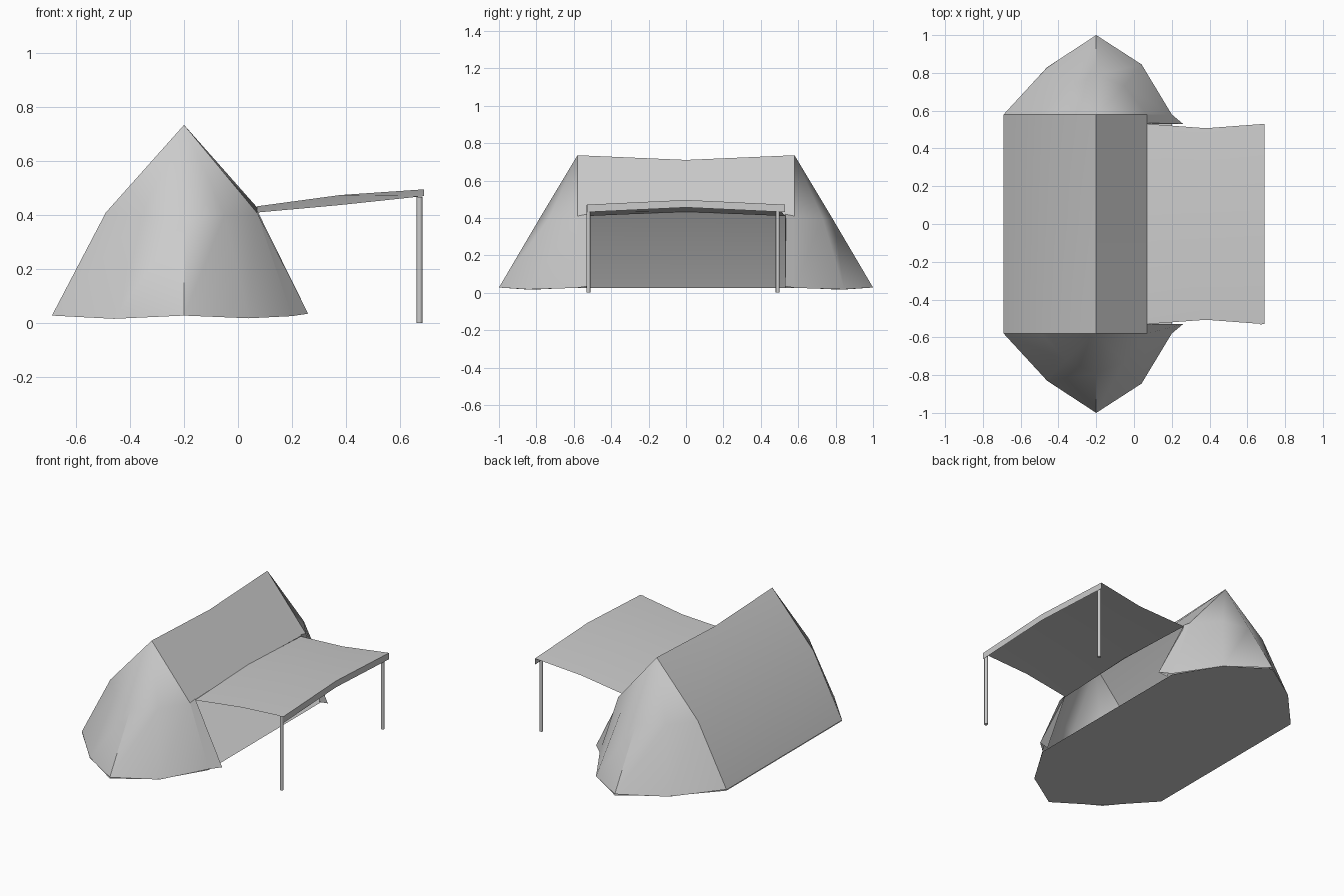
import bpy, math

if "Cube" in bpy.data.objects:
    bpy.data.objects.remove(bpy.data.objects["Cube"])

RX, RY, RZ = -0.2, 0.58, 0.735


def make(name, verts, faces, angle=None):
    me = bpy.data.meshes.new(name)
    me.from_pydata(verts, [], faces)
    me.update()
    ob = bpy.data.objects.new(name, me)
    bpy.context.collection.objects.link(ob)
    if angle:
        bpy.ops.object.select_all(action='DESELECT')
        ob.select_set(True)
        bpy.context.view_layer.objects.active = ob
        bpy.ops.object.shade_smooth_by_angle(angle=math.radians(angle))
    return ob


def grid(name, rows, angle=30, flip=False):
    n = len(rows[0])
    verts = [p for r in rows for p in r]
    faces = []
    for i in range(len(rows) - 1):
        for j in range(n - 1):
            f = [i*n + j, i*n + j + 1, (i+1)*n + j + 1, (i+1)*n + j]
            faces.append(f[::-1] if flip else f)
    return make(name, verts, faces, angle)


# Long roof: sagging ridge, back wall to the ground, open above the doorway
grid("main_canvas", [
    [(-0.69, y, 0.025), (-0.49, y, 0.41), (RX, y, rz), (0.07, y, ez)]
    for y, rz, ez in ((-RY, RZ, 0.41), (0, 0.71, 0.43), (RY, RZ, 0.41))], 20, True)

# Rounded tent ends: ribs as (mid point, ground point)
ribs = [((-0.49, 0.58, 0.41), (-0.69, 0.58, 0.028)),
        ((-0.36, 0.72, 0.40), (-0.46, 0.83, 0.016)),
        ((-0.20, 0.79, 0.385), (-0.20, 1.0, 0.028)),
        ((-0.05, 0.73, 0.40), (0.04, 0.845, 0.018)),
        ((0.07, 0.58, 0.41), (0.20, 0.58, 0.026))]
for s, tag in ((-1, "front"), (1, "rear")):
    mir = lambda p: (p[0], p[1] * s, p[2])
    verts = [(RX, RY * s, RZ)] + [mir(p) for r in ribs for p in r]
    faces = []
    for i in range(4):
        a = 1 + 2 * i
        faces += [(0, a + 2, a), (a, a + 2, a + 3, a + 1)]
    if s < 0:
        faces = [f[::-1] for f in faces]
    make(tag + "_tent_end", verts, faces, 35)

    # Door flap folded outward beside the opening
    top, low = ribs[4]
    rows = [[mir(top), mir(low)],
            [mir((0.07, 0.53, 0.42)), mir((0.26, 0.53, 0.035))],
            [mir((0.07, 0.535, 0.41)), mir((0.20, 0.535, 0.026))]]
    grid(tag + "_door_flap", rows, 30, s > 0)

# Groundsheet
outline = [(r[1][0], r[1][1]) for r in ribs]
outline += [(x, -y) for x, y in outline[::-1]]
make("groundsheet", [(x, y, 0.02) for x, y in outline], [list(range(len(outline)))])

# Awning with a raised centre line, and its hanging valance
section = [(0.07, 0.53, 0.41, 0.433), (0.38, 0.507, 0.438, 0.475), (0.69, 0.53, 0.471, 0.496)]
grid("awning", [[(x, -y, ze), (x, 0, zc), (x, y, ze)] for x, y, ze, zc in section], 30, True)
grid("awning_valance", [[(0.69, -0.53, 0.471 - d), (0.69, 0, 0.496 - d), (0.69, 0.53, 0.471 - d)]
                        for d in (0, 0.04)], 30, True)

# Awning posts
for y, tag in ((-0.522, "front"), (0.49, "rear")):
    bpy.ops.mesh.primitive_cylinder_add(vertices=8, radius=0.011, depth=0.468,
                                        location=(0.673, y, 0.234))
    bpy.context.object.name = tag + "_awning_post"
    bpy.ops.object.shade_smooth_by_angle(angle=math.radians(50))
